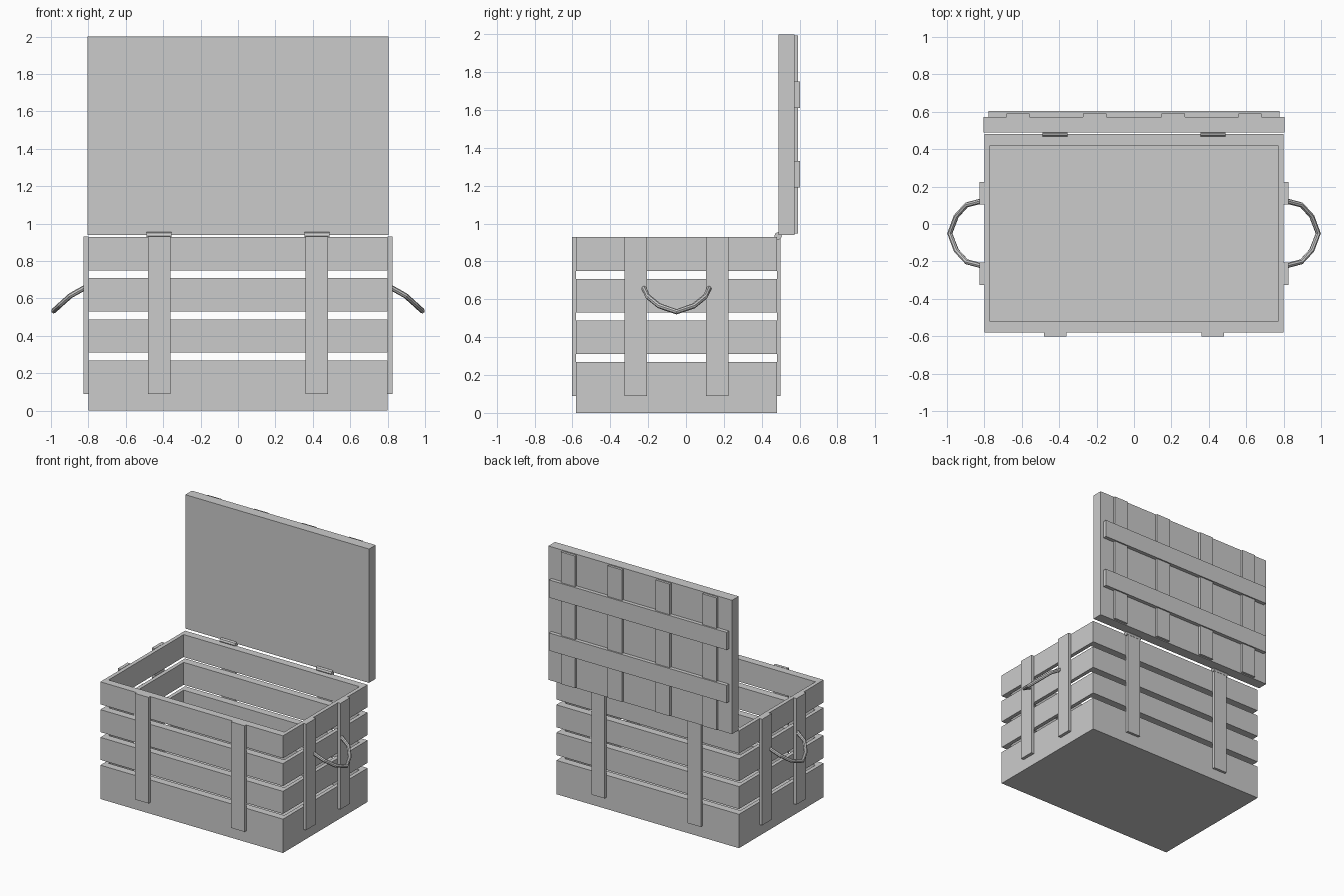
import bpy, bmesh, math
from mathutils import Matrix, Vector

if "Cube" in bpy.data.objects:
    bpy.data.objects.remove(bpy.data.objects["Cube"])


def box(name, x0, x1, y0, y1, z0, z1):
    bm = bmesh.new()
    size = Matrix.Diagonal((x1 - x0, y1 - y0, z1 - z0, 1))
    pos = Matrix.Translation(((x0 + x1) / 2, (y0 + y1) / 2, (z0 + z1) / 2))
    bmesh.ops.create_cube(bm, size=1, matrix=pos @ size)
    return finish(name, bm)


def finish(name, bm):
    me = bpy.data.meshes.new(name)
    bm.to_mesh(me)
    bm.free()
    ob = bpy.data.objects.new(name, me)
    bpy.context.collection.objects.link(ob)
    return ob


X, Y0, Y1 = 0.80, -0.58, 0.48      # outer crate walls
TX, TY = 0.03, 0.06                # wall thicknesses

# Base slab
box("base", -X, X, Y0, Y1, 0, 0.09)

# Four courses of slats with gaps between them
for i in range(4):
    z = 0.09 + i * 0.22
    top = z + 0.178
    box("front_slat", -X, X, Y0, Y0 + TY, z, top)
    box("back_slat", -X, X, Y1 - TY, Y1, z, top)
    for s in (-1, 1):
        a, b = sorted((s * (X - TX), s * X))
        box("side_slat", a, b, Y0 + TY, Y1 - TY, z, top)

# Vertical battens on all four walls
for s in (-1, 1):
    a, b = sorted((s * 0.362, s * 0.48))
    box("front_batten", a, b, Y0 - 0.022, Y0, 0.09, 0.93)
    box("back_batten", a, b, Y1, Y1 + 0.02, 0.09, 0.93)
    a, b = sorted((s * X, s * 0.825))
    for y in (-0.325, 0.105):
        box("side_batten", a, b, y, y + 0.12, 0.09, 0.93)

# Open lid with planks and cross battens on its outer side
box("lid", -0.805, 0.805, 0.49, 0.573, 0.94, 2.0)
for x in (-0.62, -0.21, 0.21, 0.62):
    box("lid_plank", x - 0.062, x + 0.062, 0.573, 0.592, 0.947, 1.993)
for z in (1.19, 1.61):
    box("lid_batten", -0.778, 0.778, 0.573, 0.603, z, z + 0.14)

# Hinge barrels
for s in (-1, 1):
    bm = bmesh.new()
    m = Matrix.Translation((s * 0.422, 0.487, 0.935)) @ Matrix.Rotation(math.pi / 2, 4, 'Y')
    bmesh.ops.create_cone(bm, cap_ends=True, segments=8, radius1=0.02, radius2=0.02,
                          depth=0.135, matrix=m)
    finish("hinge", bm)

# Drooping rope handles: half path mirrored about y = -0.05, tube of 8 sides
half = [(0.815, 0.173, 0.66), (0.895, 0.152, 0.615), (0.95, 0.092, 0.566)]
path = half + [(0.985, 0, 0.534)] + [(x, -y, z) for x, y, z in reversed(half)]
for s in (-1, 1):
    pts = [Vector((s * x, y - 0.05, z)) for x, y, z in path]
    bm = bmesh.new()
    rings = []
    for i, p in enumerate(pts):
        t = (pts[min(i + 1, len(pts) - 1)] - pts[max(i - 1, 0)]).normalized()
        u = t.cross(Vector((s * 0.6, 0, 0.8))).normalized()
        v = t.cross(u)
        rings.append([bm.verts.new(p + 0.014 * (math.cos(k * math.pi / 4) * u
                                                + math.sin(k * math.pi / 4) * v))
                      for k in range(8)])
    for a, b in zip(rings, rings[1:]):
        for k in range(8):
            bm.faces.new((a[k], a[(k + 1) % 8], b[(k + 1) % 8], b[k]))
    bm.faces.new(rings[0])
    bm.faces.new(rings[-1])
    bmesh.ops.recalc_face_normals(bm, faces=bm.faces)
    finish("handle", bm)
